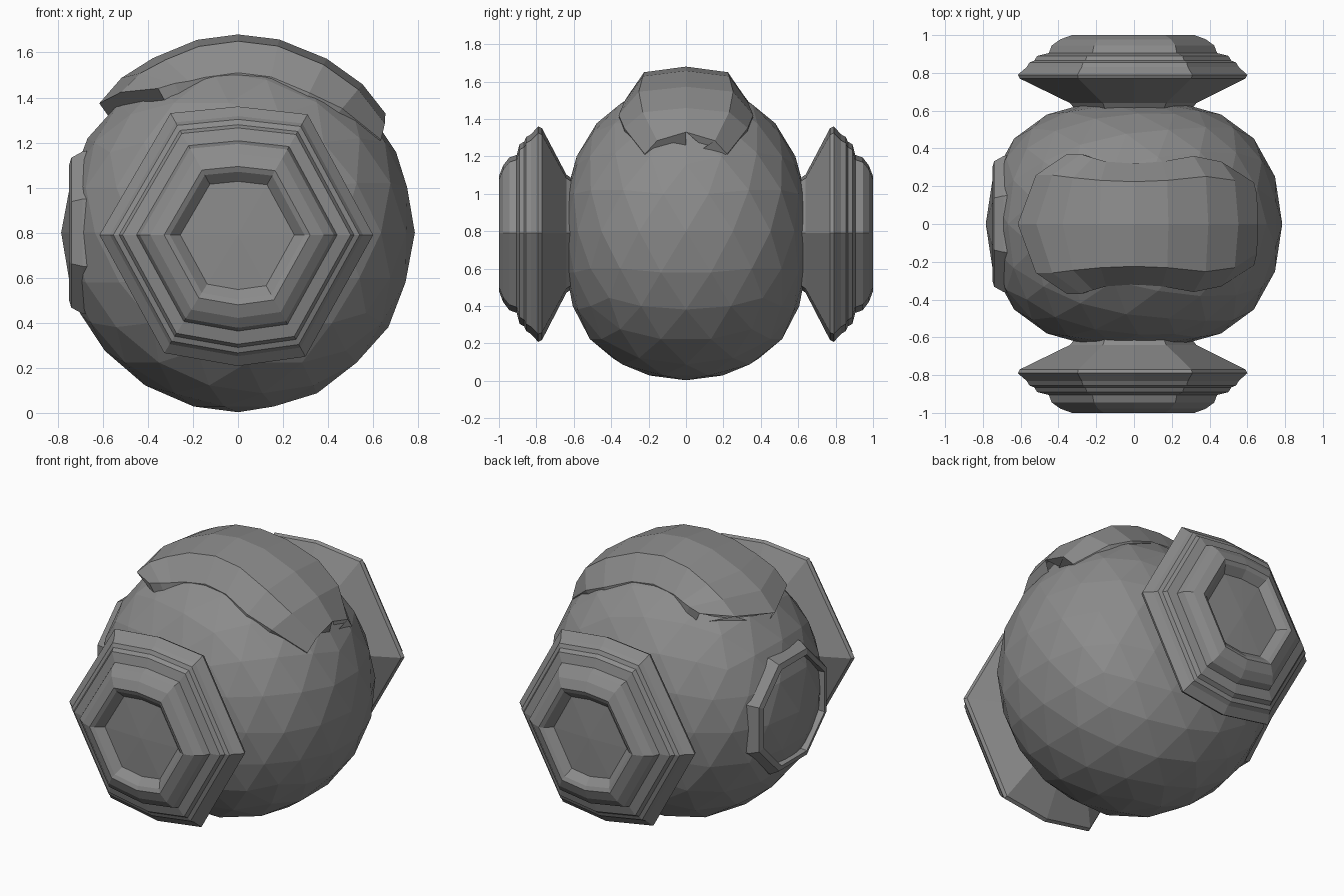
import bpy, bmesh
from math import sin, cos, radians

if "Cube" in bpy.data.objects:
    bpy.data.objects.remove(bpy.data.objects["Cube"])

CZ = 0.80  # height of the body centre
grey = bpy.data.materials.new("dark_grey")
grey.diffuse_color = (0.26, 0.26, 0.26, 1)
grey.use_nodes = True
grey.node_tree.nodes["Principled BSDF"].inputs["Base Color"].default_value = grey.diffuse_color


def make(name, bm):
    bmesh.ops.recalc_face_normals(bm, faces=bm.faces)
    me = bpy.data.meshes.new(name)
    bm.to_mesh(me)
    bm.free()
    me.materials.append(grey)
    ob = bpy.data.objects.new(name, me)
    bpy.context.collection.objects.link(ob)
    return ob


def bridge(bm, a, b):
    n = len(a)
    for i in range(n):
        j = (i + 1) % n
        bm.faces.new((a[i], a[j], b[j], b[i]))


# Body: faceted sphere flattened front and back
bm = bmesh.new()
bmesh.ops.create_icosphere(bm, subdivisions=3, radius=1)
for v in bm.verts:
    x, u, z = v.co
    taper = 1.035 - 0.14 * max(0, z) ** 2
    v.co = (x * 0.785, u * (0.80 - 0.165 * u * u) * taper, CZ + z * 0.797)
make("body", bm)

# Side discs: stepped hexagon with split top and bottom edges, dished centre
ANGLES = (0, 60, 90, 119, 180, 238, 270, 299)
PROFILE = [(0.30, 0.60), (0.33, 0.64), (0.59, 0.77), (0.60, 0.79),
           (0.555, 0.83), (0.54, 0.855), (0.515, 0.865), (0.50, 0.89),
           (0.44, 0.905), (0.425, 0.945), (0.38, 0.978), (0.32, 1.0),
           (0.295, 0.99), (0.25, 0.95)]
for side, name in ((-1, "front_disc"), (1, "back_disc")):
    bm = bmesh.new()
    rings = []
    for r, y in PROFILE:
        ring = []
        for a in ANGLES:
            k = {90: 0.95, 270: 0.97, 0: 1.0, 180: 1.025}.get(a, 1.03)
            ring.append(bm.verts.new((r * k * cos(radians(a)), side * y,
                                      0.79 + r * k * sin(radians(a)))))
        rings.append(ring)
    for a, b in zip(rings, rings[1:]):
        bridge(bm, a, b)
    bm.faces.new(rings[0])
    mid = bm.verts.new((0, side * 0.96, 0.79))
    last = rings[-1]
    for i in range(len(last)):
        bm.faces.new((last[i], last[(i + 1) % len(last)], mid))
    make(name, bm)

# Crown plate: raised shell melting into the body, notched at the left end
# row: centre angle, edge angle, half width, centre radius, edge drop, underside angle
ROWS = [(39, 33, 0.22, 0.842, 0.085, 32), (50, 50, 0.33, 0.86, 0.14, 50),
        (63, 63, 0.36, 0.867, 0.17, 63), (78, 78, 0.33, 0.877, 0.17, 78),
        (90, 90, 0.32, 0.88, 0.17, 90), (102, 102, 0.33, 0.875, 0.17, 102),
        (116, 108, 0.35, 0.862, 0.155, 116), (127, 113, 0.37, 0.86, 0.14, 127),
        (137, 119, 0.37, 0.842, 0.11, 139)]
bm = bmesh.new()
rows = []
for ac, ae, w, rc, drop, au in ROWS:
    row = []
    shape = [(-1, rc - drop, 1), (-0.7, rc - 0.03, 0.4), (0, rc, 0),
             (0.7, rc - 0.03, 0.4), (1, rc - drop, 1),
             (0.98, 0.64, 1), (0, 0.72, 0), (-0.98, 0.64, 1)]
    for i, (y, r, t) in enumerate(shape):
        c = au if i == 6 else ac
        a = radians(c + (ae - c) * t)
        row.append(bm.verts.new((r * cos(a), y * w, CZ + r * sin(a))))
    rows.append(row)
for a, b in zip(rows, rows[1:]):
    bridge(bm, a, b)
for row in (rows[0], rows[-1]):
    for i in range(2):  # end caps, split along the middle
        bm.faces.new((row[2 * i], row[2 * i + 1], row[2 * i + 2], row[6], row[7 - 2 * i]))
make("crown_plate", bm)

# Eye ring: octagonal rim standing proud of the left side
bm = bmesh.new()
rings = []
for r, x in ((0.40, -0.60), (0.39, -0.69), (0.36, -0.74), (0.325, -0.75), (0.315, -0.66)):
    rings.append([bm.verts.new((x, r * cos(radians(22.5 + 45 * i)),
                                CZ + r * sin(radians(22.5 + 45 * i)))) for i in range(8)])
for i in range(len(rings)):
    bridge(bm, rings[i], rings[(i + 1) % len(rings)])
make("eye_ring", bm)
